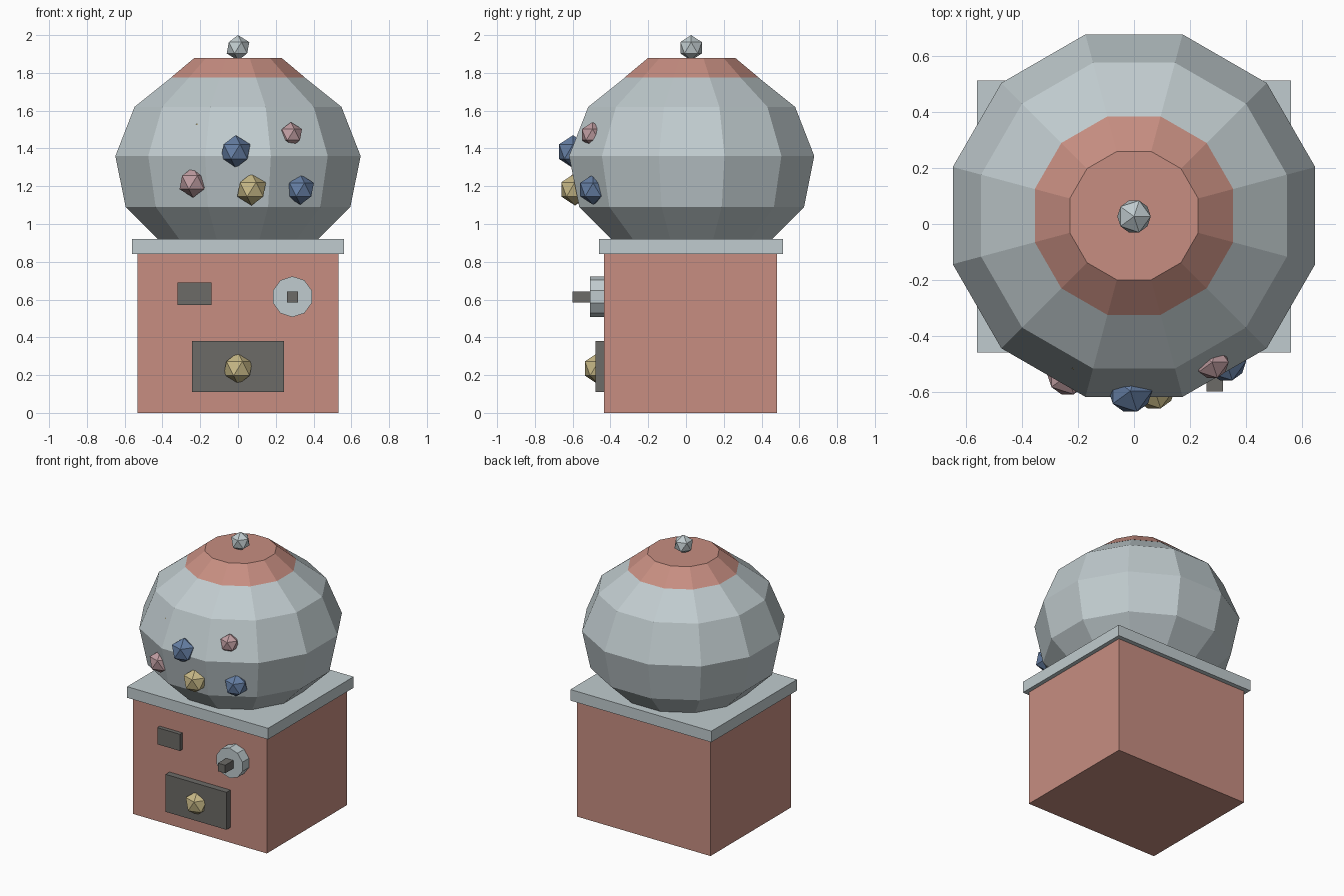
import bpy
import bmesh
from math import cos, sin, pi
from mathutils import Matrix

default_cube = bpy.data.objects.get("Cube")
if default_cube:
    bpy.data.objects.remove(default_cube, do_unlink=True)

CENTRE_Y = 0.027


def material(name, rgb):
    mat = bpy.data.materials.new(name)
    mat.use_nodes = True
    mat.diffuse_color = (*rgb, 1)
    mat.node_tree.nodes["Principled BSDF"].inputs["Base Color"].default_value = (*rgb, 1)
    return mat


SALMON = material("salmon paint", (0.57, 0.27, 0.22))
GREY = material("pale grey", (0.53, 0.60, 0.62))
DARK = material("dark grey", (0.15, 0.145, 0.135))
YELLOW = material("yellow candy", (0.57, 0.48, 0.24))
BLUE = material("blue candy", (0.13, 0.21, 0.37))
PINK = material("pink candy", (0.53, 0.34, 0.36))


def finish(name, bm, mat):
    bmesh.ops.recalc_face_normals(bm, faces=bm.faces)
    mesh = bpy.data.meshes.new(name)
    bm.to_mesh(mesh)
    bm.free()
    mesh.materials.append(mat)
    obj = bpy.data.objects.new(name, mesh)
    bpy.context.collection.objects.link(obj)
    return obj


def box(name, low, high, mat):
    bm = bmesh.new()
    bmesh.ops.create_cube(bm, size=1)
    for v in bm.verts:
        v.co = [h if c > 0 else l for c, l, h in zip(v.co, low, high)]
    return finish(name, bm, mat)


def lathe(name, profile, mat, sides=12):
    """Faceted solid from (radius, z) rings, with a flat side facing front."""
    bm = bmesh.new()
    rings = []
    for r, z in profile:
        angles = [(i + 0.5) * 2 * pi / sides for i in range(sides)]
        rings.append([bm.verts.new((r * cos(a), r * sin(a) + CENTRE_Y + 0.003, z))
                      for a in angles])
    for a, b in zip(rings, rings[1:]):
        for i in range(sides):
            j = (i + 1) % sides
            bm.faces.new((a[i], a[j], b[j], b[i]))
    bm.faces.new(rings[0][::-1])
    bm.faces.new(rings[-1])
    return finish(name, bm, mat)


def ball(name, centre, radius, mat):
    bm = bmesh.new()
    bmesh.ops.create_icosphere(bm, subdivisions=1, radius=radius,
                               matrix=Matrix.Translation(centre))
    return finish(name, bm, mat)


# Cabinet and the plate the globe stands on
box("cabinet", (-0.533, CENTRE_Y - 0.46, 0), (0.533, CENTRE_Y + 0.455, 0.84), SALMON)
box("top_plate", (-0.562, CENTRE_Y - 0.487, 0.84), (0.562, CENTRE_Y + 0.487, 0.92), GREY)

# Globe with lid and finial
lathe("globe", [(0.435, 0.915), (0.616, 1.09), (0.672, 1.36), (0.567, 1.62), (0.36, 1.78)], GREY)
lathe("lid", [(0.368, 1.775), (0.238, 1.88)], SALMON)
ball("finial", (0, CENTRE_Y, 1.933), 0.067, GREY)

# Front fittings
box("coin_slot", (-0.32, -0.462, 0.57), (-0.14, -0.43, 0.69), DARK)
box("dispenser_tray", (-0.243, -0.478, 0.11), (0.243, -0.43, 0.38), DARK)
bm = bmesh.new()
bmesh.ops.create_cone(bm, cap_ends=True, segments=10, radius1=0.108, radius2=0.108, depth=0.08,
                      matrix=Matrix.Translation((0.288, -0.468, 0.615))
                      @ Matrix.Rotation(pi / 2, 4, "X") @ Matrix.Rotation(pi / 2, 4, "Z"))
# A flat side of the dial points up
bmesh.ops.rotate(bm, verts=bm.verts, cent=(0.288, -0.468, 0.615),
                 matrix=Matrix.Rotation(pi / 2, 3, "Y"))
finish("dial", bm, GREY)
box("dial_handle", (0.26, -0.6, 0.584), (0.318, -0.5, 0.642), DARK)

# Candy: one in the tray, the rest poking through the globe
candies = [
    ("tray_candy", (0, -0.463, 0.235), 0.085, YELLOW),
    ("upper_blue_candy", (-0.013, -0.598, 1.383), 0.087, BLUE),
    ("lower_blue_candy", (0.33, -0.492, 1.182), 0.08, BLUE),
    ("left_pink_candy", (0.28, -0.495, 1.473), 0.066, PINK),
    ("right_pink_candy", (-0.238, -0.542, 1.22), 0.08, PINK),
    ("lower_yellow_candy", (0.072, -0.588, 1.183), 0.085, YELLOW),
    ("sunken_yellow_candy", (-0.163, -0.476, 1.494), 0.08, YELLOW),
]
for candy in candies:
    ball(*candy)
